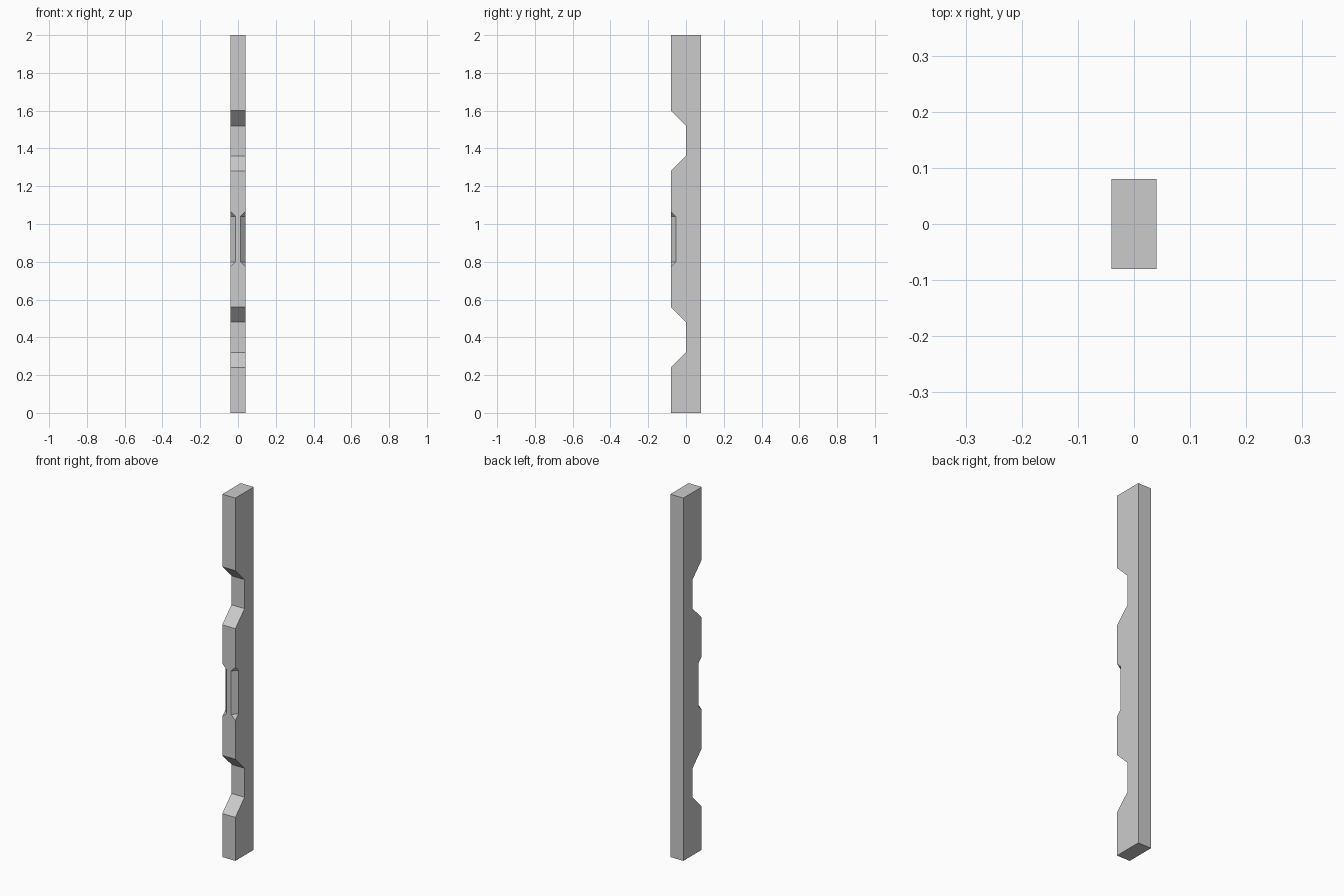
import bpy, bmesh

if "Cube" in bpy.data.objects:
    bpy.data.objects.remove(bpy.data.objects["Cube"])

HALF_W, HALF_D, HEIGHT = 0.04, 0.08, 2.0
CHAMFER = 0.0267


def prism(name, loop_a, loop_b):
    """Solid between two matching closed outlines."""
    bm = bmesh.new()
    a = [bm.verts.new(p) for p in loop_a]
    b = [bm.verts.new(p) for p in loop_b]
    bm.faces.new(a)
    bm.faces.new(b)
    n = len(a)
    for i in range(n):
        j = (i + 1) % n
        bm.faces.new((a[i], a[j], b[j], b[i]))
    bmesh.ops.recalc_face_normals(bm, faces=bm.faces)
    mesh = bpy.data.meshes.new(name)
    bm.to_mesh(mesh)
    bm.free()
    obj = bpy.data.objects.new(name, mesh)
    bpy.context.collection.objects.link(obj)
    return obj


# Post: side profile with two sloped notches in the front face
profile = [(HALF_D, 0), (-HALF_D, 0)]
for z in (0.24, 1.28):
    profile += [(-HALF_D, z), (0, z + 0.08), (0, z + 0.24), (-HALF_D, z + 0.32)]
profile += [(-HALF_D, HEIGHT), (HALF_D, HEIGHT)]
post = prism("notched_post",
             [(-HALF_W, y, z) for y, z in profile],
             [(HALF_W, y, z) for y, z in profile])

# Stopped chamfers on both front edges: trapezoid wedge laid across the corner
wedge = [(CHAMFER, 0.80), (CHAMFER, 1.04),
         (-CHAMFER, 1.04 + 2 * CHAMFER), (-CHAMFER, 0.80 - 2 * CHAMFER)]
for side in (-1, 1):
    def across(t):
        return [(side * (HALF_W - s / 2 - t), -HALF_D + s / 2 - t, z) for s, z in wedge]
    cutter = prism("chamfer_cutter", across(-0.05), across(0.05))
    cutter.hide_render = True
    mod = post.modifiers.new("stopped_chamfer", "BOOLEAN")
    mod.operation = "DIFFERENCE"
    mod.solver = "EXACT"
    mod.object = cutter
    bpy.context.view_layer.objects.active = post
    bpy.ops.object.modifier_apply(modifier=mod.name)
    bpy.data.objects.remove(cutter)
